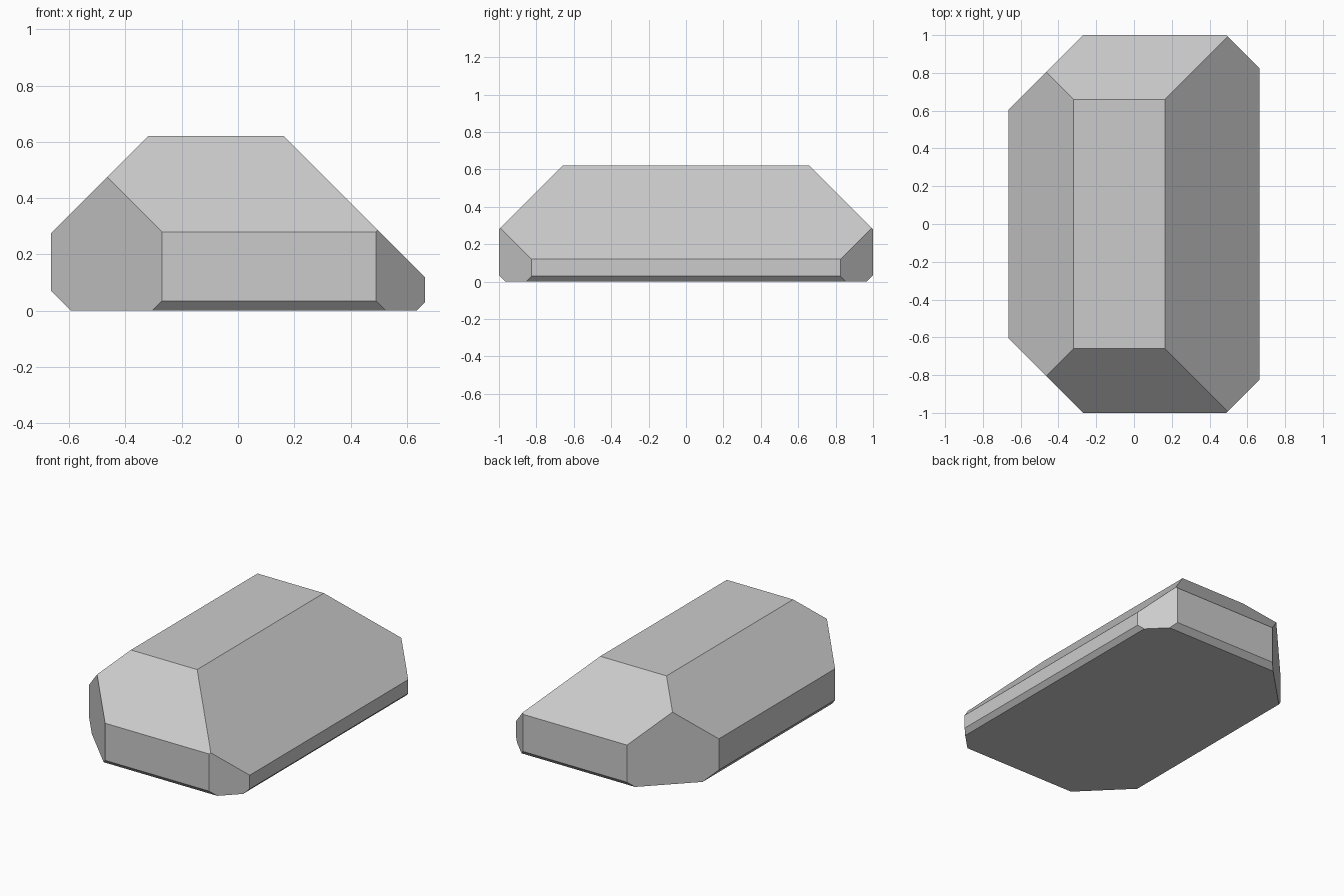
import bpy, bmesh
from mathutils import Vector

if "Cube" in bpy.data.objects:
    bpy.data.objects.remove(bpy.data.objects["Cube"])

W, H = 0.664, 0.62          # half width, height

# block blank
bm = bmesh.new()
bmesh.ops.create_cube(bm, size=1)
for v in bm.verts:
    v.co = Vector((v.co.x * 2 * W, v.co.y * 2, (v.co.z + 0.5) * H))


def cut(normal, d):
    """Slice away everything where normal . p > d and cap the opening."""
    n = Vector(normal)
    res = bmesh.ops.bisect_plane(bm, geom=bm.verts[:] + bm.edges[:] + bm.faces[:], dist=1e-6,
                                 plane_co=n * (d / n.length_squared), plane_no=n, clear_outer=True)
    edges = [e for e in res["geom_cut"] if isinstance(e, bmesh.types.BMEdge)]
    bmesh.ops.contextual_create(bm, geom=edges)


# sloped long sides: upper slopes and small lower bevels
cut((1, 0, 1), 0.784)
cut((-1, 0, 1), 0.94)
cut((1, 0, -1), 0.635)
cut((-1, 0, -1), 0.594)

# both ends: upper slope, lower bevel, wide left and narrow right corner
for s in (-1, 1):
    cut((0, s, 1), 1.28)
    cut((0, s, -1), 0.965)
    cut((-1, s, 0), 1.27)
    cut((1, s, 0), 1.49)

bmesh.ops.recalc_face_normals(bm, faces=bm.faces[:])
mesh = bpy.data.meshes.new("faceted_block")
bm.to_mesh(mesh)
bm.free()
bpy.context.collection.objects.link(bpy.data.objects.new("faceted_block", mesh))
